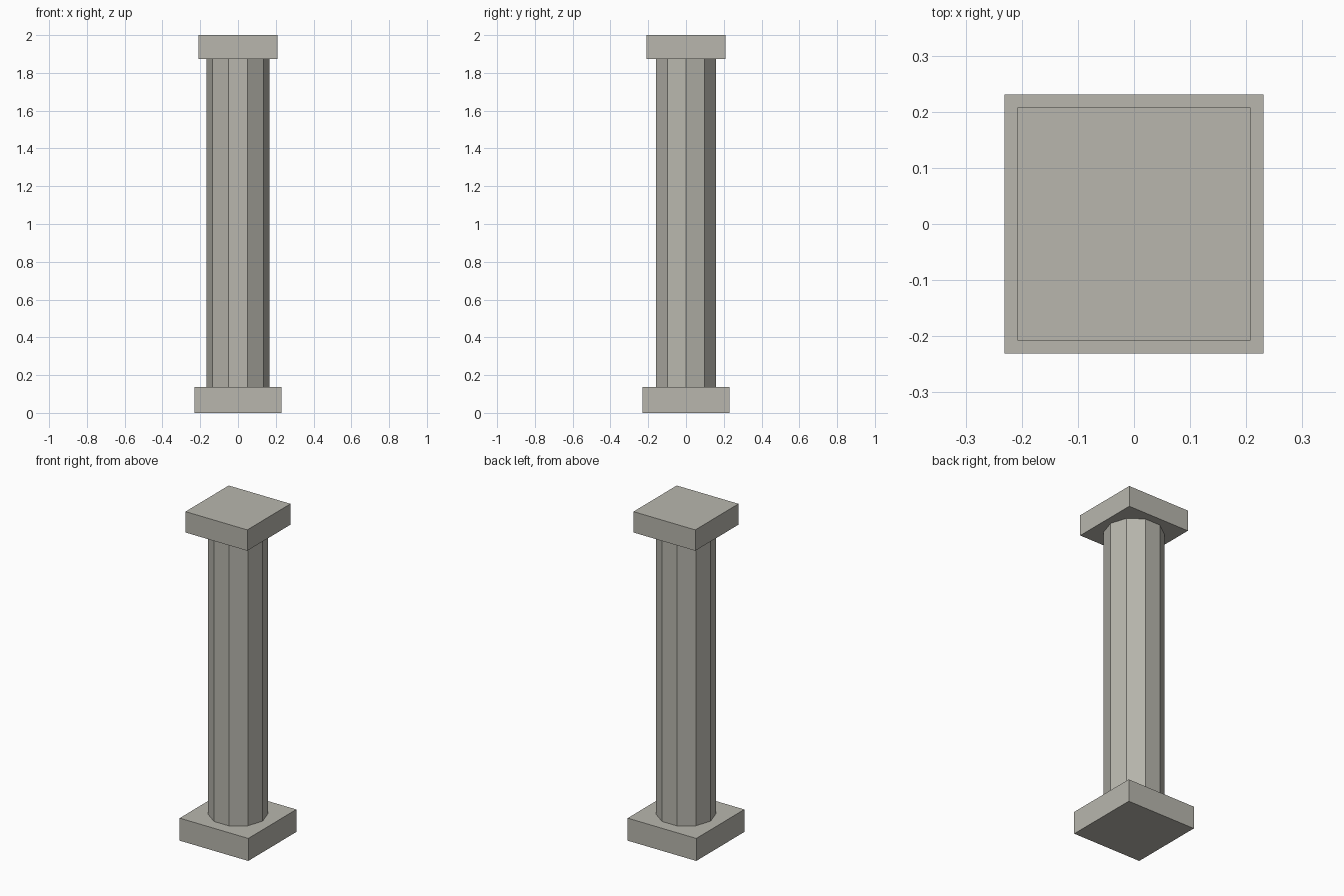
import bpy
import math

if "Cube" in bpy.data.objects:
    bpy.data.objects.remove(bpy.data.objects["Cube"])

stone = bpy.data.materials.new("warm grey stone")
stone.diffuse_color = (0.48, 0.47, 0.42, 1.0)
stone.use_nodes = True
stone.node_tree.nodes["Principled BSDF"].inputs["Base Color"].default_value = stone.diffuse_color


def finish(name):
    obj = bpy.context.object
    obj.name = name
    obj.data.materials.append(stone)
    return obj


def slab(name, half_width, z0, z1):
    bpy.ops.mesh.primitive_cube_add(size=1, location=(0, 0, (z0 + z1) / 2))
    bpy.context.object.scale = (2 * half_width, 2 * half_width, z1 - z0)
    bpy.ops.object.transform_apply(location=False, rotation=False, scale=True)
    return finish(name)


BASE_TOP, CAPITAL_BOTTOM = 0.137, 1.873

# square plinth and capital
slab("base", 0.231, 0.0, BASE_TOP)
slab("capital", 0.208, CAPITAL_BOTTOM, 2.0)

# ten-sided shaft, corners on the x axis and flat sides facing front and back
bpy.ops.mesh.primitive_cylinder_add(
    vertices=10, radius=0.166, depth=CAPITAL_BOTTOM - BASE_TOP,
    location=(0, 0, (BASE_TOP + CAPITAL_BOTTOM) / 2),
    rotation=(0, 0, math.radians(90)))
bpy.ops.object.transform_apply(location=False, rotation=True, scale=False)
finish("shaft")
